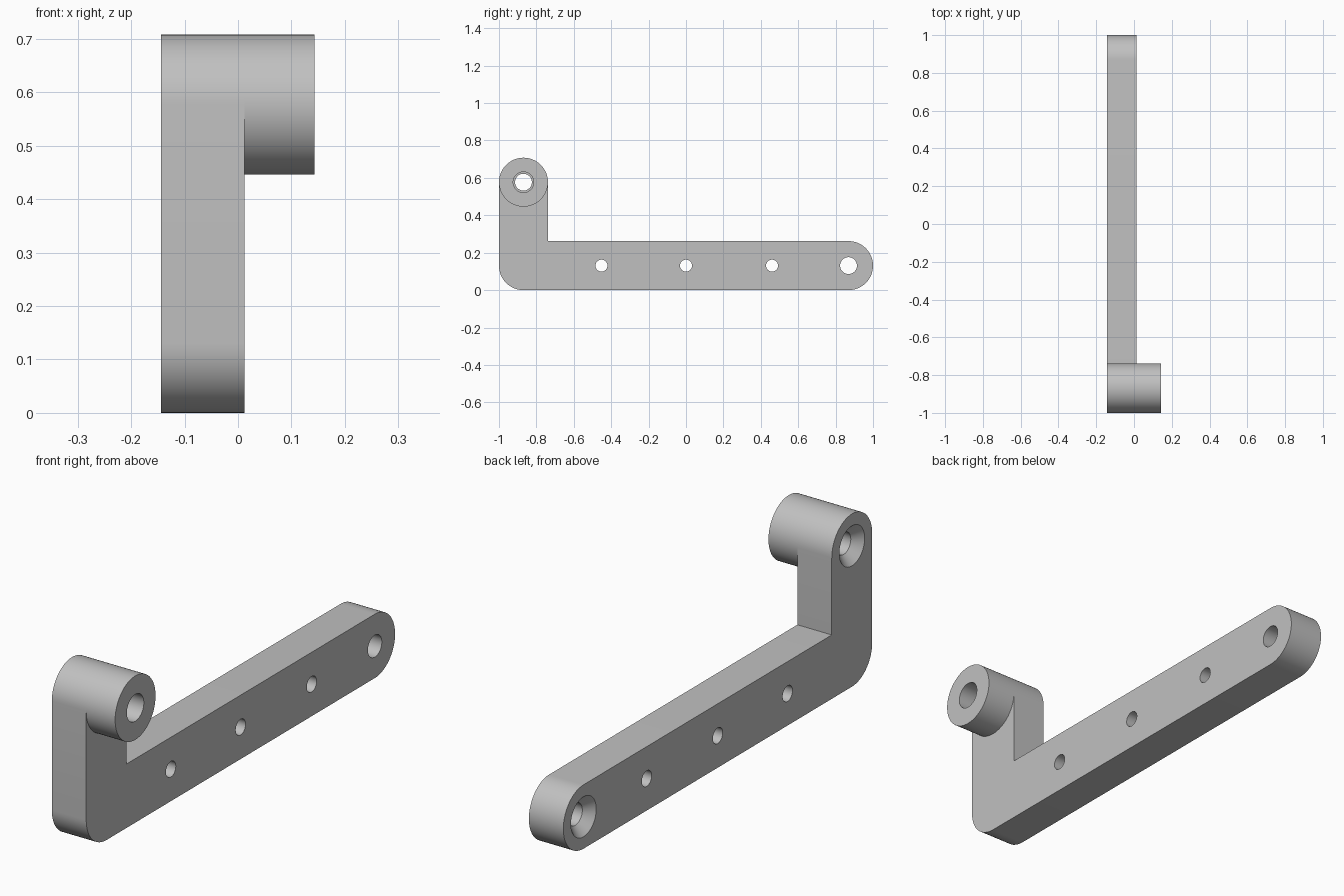
import bpy, bmesh, math

cube = bpy.data.objects.get("Cube")
if cube:
    bpy.data.objects.remove(cube, do_unlink=True)

SEG = 64
R = 0.131                      # half width of both arms
BACK, FACE, BOSS = -0.144, 0.012, 0.143
PIVOT = (-1 + R, 0.577)        # y, z of the raised pivot
END = (1 - R, R)               # y, z of the far end hole

metal = bpy.data.materials.new("grey metal")
metal.use_nodes = True
grey = (0.53, 0.53, 0.53, 1)
metal.diffuse_color = grey
metal.node_tree.nodes["Principled BSDF"].inputs["Base Color"].default_value = grey


def arc(centre, start, stop):
    """Points of a rounded corner, in degrees, as (y, z)."""
    n = round(SEG * (stop - start) / 360)
    angles = [math.radians(start + (stop - start) * i / n) for i in range(n + 1)]
    return [(centre[0] + R * math.cos(a), centre[1] + R * math.sin(a)) for a in angles]


def loft(bm, rings):
    """Skin a list of equal rings of points and cap both ends."""
    rings = [[bm.verts.new(p) for p in ring] for ring in rings]
    for a, b in zip(rings, rings[1:]):
        for i in range(len(a)):
            j = (i + 1) % len(a)
            bm.faces.new((a[i], a[j], b[j], b[i]))
    bm.faces.new(rings[0][::-1])
    bm.faces.new(rings[-1])


def turned(bm, centre, steps):
    """Round solid along x from (x, radius) steps."""
    turns = [math.tau * i / SEG for i in range(SEG)]
    loft(bm, [[(x, centre[0] + r * math.cos(a), centre[1] + r * math.sin(a))
               for a in turns] for x, r in steps])


def finish(bm, name):
    bmesh.ops.recalc_face_normals(bm, faces=bm.faces)
    mesh = bpy.data.meshes.new(name)
    bm.to_mesh(mesh)
    bm.free()
    mesh.materials.append(metal)
    obj = bpy.data.objects.new(name, mesh)
    bpy.context.collection.objects.link(obj)
    return obj


def drill(obj, cutter):
    """Cut the holes, bake the result and shade it."""
    mod = obj.modifiers.new("holes", 'BOOLEAN')
    mod.operation, mod.solver, mod.object = 'DIFFERENCE', 'EXACT', cutter
    bpy.ops.object.select_all(action='DESELECT')
    obj.select_set(True)
    bpy.context.view_layer.objects.active = obj
    bpy.ops.object.modifier_apply(modifier=mod.name)
    bpy.data.objects.remove(cutter, do_unlink=True)
    bpy.ops.object.shade_smooth_by_angle(angle=math.radians(30))


# L-shaped bracket plate with rounded ends and outer corner
outline = (arc(END, -90, 90) + [(-1 + 2 * R, 2 * R)]
           + arc(PIVOT, 0, 180) + arc((-1 + R, R), 180, 270))
bm = bmesh.new()
loft(bm, [[(x, y, z) for y, z in outline] for x in (BACK, FACE)])
plate = finish(bm, "bracket_plate")

# Countersunk end holes and plain screw holes
bm = bmesh.new()
for centre in (PIVOT, END):
    turned(bm, centre, [(BACK - 0.01, 0.092), (BACK + 0.037, 0.045), (FACE + 0.05, 0.045)])
for y in (-0.452, 0, 0.46):
    turned(bm, (y, R), [(BACK - 0.05, 0.032), (FACE + 0.05, 0.032)])
drill(plate, finish(bm, "plate_hole_cutter"))

# Pivot boss with its wider bore
bm = bmesh.new()
turned(bm, PIVOT, [(FACE, R), (BOSS, R)])
boss = finish(bm, "pivot_boss")
bm = bmesh.new()
turned(bm, PIVOT, [(FACE - 0.05, 0.055), (BOSS + 0.05, 0.055)])
drill(boss, finish(bm, "bore_cutter"))
